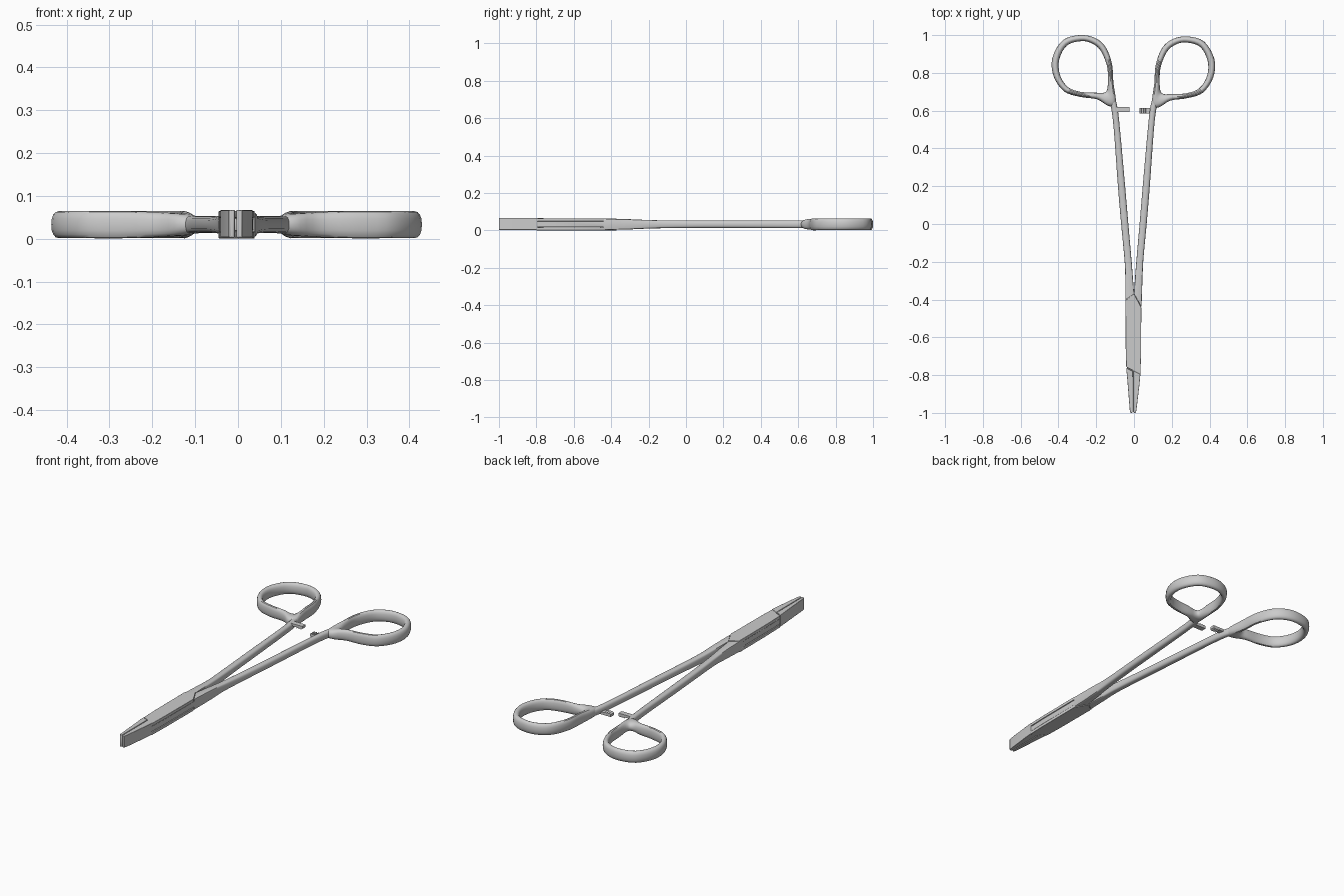
import bpy, bmesh, math
from mathutils import Vector

if "Cube" in bpy.data.objects:
    bpy.data.objects.remove(bpy.data.objects["Cube"])

ZC = 0.033   # mid height of the flat instrument


def finish(name, bm, bevel=0.0):
    bmesh.ops.recalc_face_normals(bm, faces=bm.faces)
    me = bpy.data.meshes.new(name)
    bm.to_mesh(me)
    bm.free()
    ob = bpy.data.objects.new(name, me)
    bpy.context.collection.objects.link(ob)
    bpy.ops.object.select_all(action='DESELECT')
    ob.select_set(True)
    bpy.context.view_layer.objects.active = ob
    bpy.ops.object.shade_smooth_by_angle(angle=math.radians(35))
    if bevel:
        m = ob.modifiers.new("soft_edges", 'BEVEL')
        m.width, m.segments, m.limit_method = bevel, 2, 'ANGLE'
    return ob


def smooth_rows(rows, closed, steps):
    # Catmull-Rom interpolation of whole rows of values
    rows = [Vector(r) for r in rows]
    n, out = len(rows), []
    get = (lambda i: rows[i % n]) if closed else (lambda i: rows[max(0, min(n - 1, i))])
    for i in range(n if closed else n - 1):
        a, b, c, d = (get(i + k) for k in (-1, 0, 1, 2))
        for s in range(steps):
            t = s / steps
            out.append(0.5 * (2 * b + (c - a) * t + (2 * a - 5 * b + 4 * c - d) * t ** 2
                              + (3 * b - a - 3 * c + d) * t ** 3))
    if not closed:
        out.append(rows[-1])
    return out


def loft(name, rows, closed=False, steps=4, sides=16):
    # row: edge A x,y, edge B x,y, height, squareness (2 = ellipse)
    bm = bmesh.new()
    rings = []
    for r in smooth_rows(rows, closed, steps):
        a, b = Vector((r[0], r[1])), Vector((r[2], r[3]))
        ring = []
        for k in range(sides):
            t = 2 * math.pi * k / sides
            c, s = (math.copysign(abs(f) ** (2 / r[5]), f) for f in (math.cos(t), math.sin(t)))
            p = (a + b) / 2 + (b - a) / 2 * c
            ring.append(bm.verts.new((p.x, p.y, ZC + s * r[4] / 2)))
        rings.append(ring)
    n = len(rings)
    for i in range(n if closed else n - 1):
        r0, r1 = rings[i], rings[(i + 1) % n]
        for k in range(sides):
            j = (k + 1) % sides
            bm.faces.new((r0[k], r0[j], r1[j], r1[k]))
    if not closed:
        bm.faces.new(rings[0])
        bm.faces.new(rings[-1])
    return finish(name, bm)


def prism(name, pts, lo, hi, axis='z', bevel=0.0015):
    # extrude an outline along z (x,y points) or y (x,z points)
    bm = bmesh.new()
    put = (lambda p, h: (p[0], p[1], h)) if axis == 'z' else (lambda p, h: (p[0], h, p[1]))
    f = bm.faces.new([bm.verts.new(put(p, lo)) for p in pts])
    ext = bmesh.ops.extrude_face_region(bm, geom=[f])
    d = put((0, 0), hi - lo)
    bmesh.ops.translate(bm, vec=d, verts=[v for v in ext['geom'] if isinstance(v, bmesh.types.BMVert)])
    return finish(name, bm, bevel)


# finger ring: inner point, outer point
RING = [(-.28, .968, -.29, 1.0), (-.355, .945, -.378, .972), (-.396, .87, -.432, .88),
        (-.392, .79, -.426, .783), (-.35, .725, -.37, .702), (-.28, .699, -.285, .673),
        (-.20, .695, -.195, .660), (-.16, .695, -.135, .625), (-.142, .712, -.096, .635),
        (-.138, .77, -.109, .75), (-.144, .84, -.117, .85), (-.178, .92, -.152, .94),
        (-.225, .957, -.21, .987)]
# shank: y, outer edge x, inner edge x, height, squareness
SHANK = [(.69, -.14, -.108, .042, 2.3), (.62, -.122, -.088, .042, 2.5), (.5, -.107, -.074, .040, 2.7),
         (.2, -.085, -.047, .040, 2.7), (0, -.068, -.030, .040, 3), (-.18, -.051, -.014, .044, 4),
         (-.28, -.046, -.006, .053, 7)]

for side, sx, dy in (("left", 1, 0), ("right", -.985, -.007)):
    ring = []
    for ix, iy, ox, oy in RING:
        near = min(1, max(0, (-.08 - ix) / .16)) if iy < .72 else 1
        h = .044 + .020 * near if iy < .72 else .063
        ring.append((ix * sx, iy + dy, ox * sx, oy + dy, h, 2.3))
    loft(side + "_finger_ring", ring, closed=True)
    rows = [(o * sx, y, i * sx, y, h, q) for y, o, i, h, q in SHANK]
    # shank ends meet the box lock, the right one on a slant
    rows.append((-.045, -.41, .001, -.375, .059, 16) if side == "left"
                else (.040, -.44, .000, -.368, .059, 16))
    loft(side + "_shank", rows)

# box lock plates above and below the tongue
PLATE = [(-.045, -.405), (0, -.37), (.039, -.442), (.037, -.70), (.034, -.80),
         (-.006, -.80), (-.006, -.775), (-.041, -.757), (-.044, -.65)]
prism("box_lock_top_plate", PLATE, .049, .065)
prism("box_lock_bottom_plate", PLATE, .001, .017)

# tongue of the other half passing through the lock
prism("box_lock_tongue", [(-.040, -.42), (0, -.36), (.036, -.42), (.035, -.70), (.031, -.81),
                          (-.006, -.81), (-.038, -.77), (-.041, -.65)], .0185, .0475)
# closed rim of the lock beside the joint
prism("box_lock_rear_wall", [(-.045, -.40), (0, -.37), (0, -.39), (-.044, -.46)], .002, .064)

# jaws
prism("left_jaw", [(-.041, -.762), (-.0075, -.779), (-.0075, -.997), (-.011, -1), (-.018, -1),
                   (-.022, -.99), (-.034, -.84)], .003, .067)
prism("right_jaw", [(-.004, -.777), (.034, -.795), (.029, -.85), (.013, -.985), (.009, -1),
                    (0, -1), (-.004, -.997)], .003, .067)

# ratchet bars with saw teeth facing each other


def ratchet(name, x0, x1, z_back, z_face, y0, y1):
    s = 1 if x1 > x0 else -1
    dz = .006 if z_face > z_back else -.006
    pts = [(x1, z_back), (x0, z_back)]
    for i in range(3):
        x = x0 + s * .012 * i
        pts += [(x, z_face - dz), (x + s * .010, z_face)]
    pts += [(x0 + s * .036, z_face - dz), (x1, z_face - dz)]
    prism(name, pts, y0, y1, axis='y', bevel=0)


ratchet("left_ratchet", -.024, -.105, .052, .032, .592, .620)
ratchet("right_ratchet", .028, .105, .014, .034, .585, .614)
